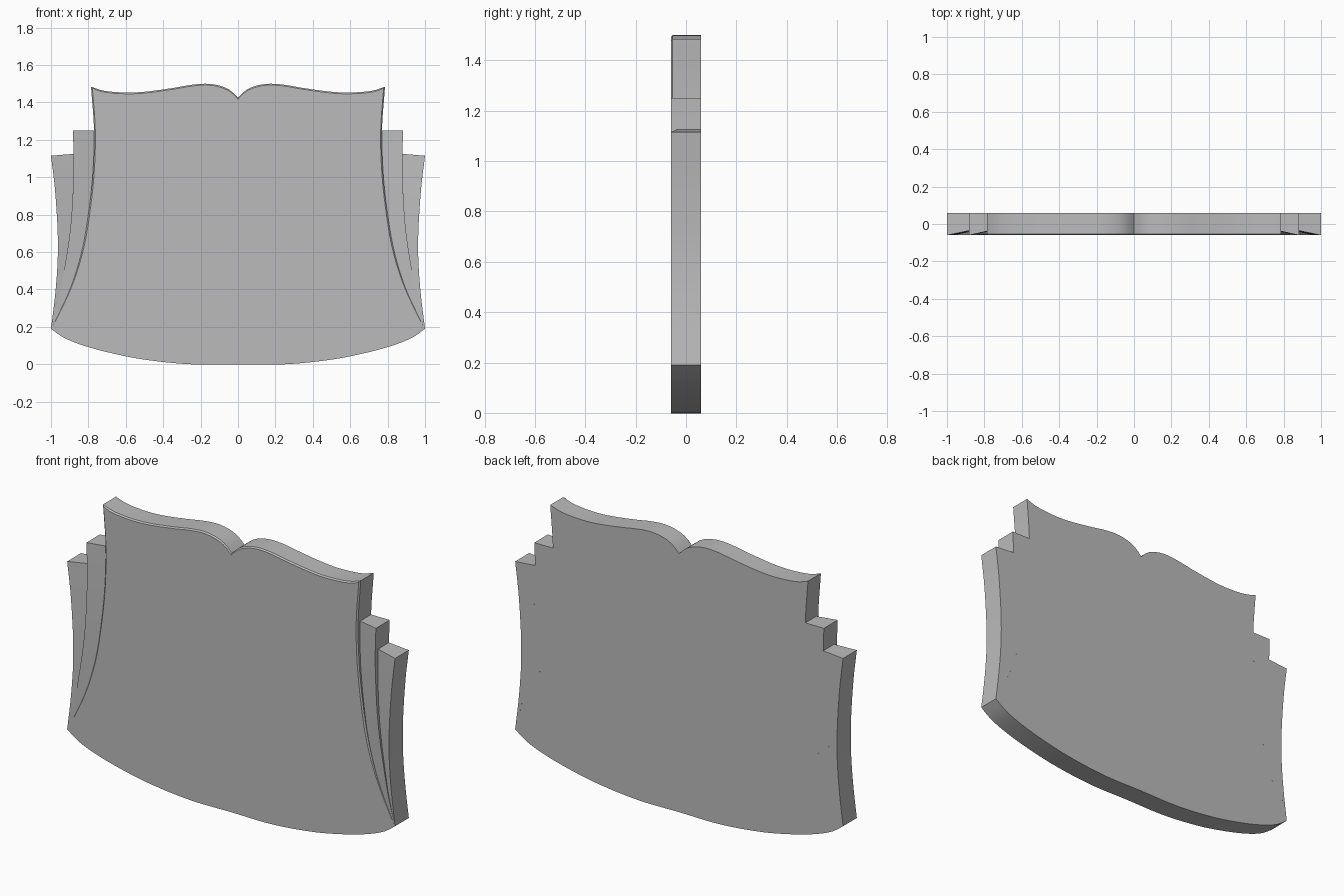
import bpy, bmesh

if "Cube" in bpy.data.objects:
    bpy.data.objects.remove(bpy.data.objects["Cube"])

BACK, FRONT = 0.06, -0.06
CORNER_Z = 0.19          # all side edges meet at the lower corner
RECESS = 0.025           # depth of each pleat at its top
BEVEL = 0.007

grey = bpy.data.materials.new("plain grey")
grey.diffuse_color = (0.5, 0.5, 0.5, 1)
grey.use_nodes = True
grey.node_tree.nodes["Principled BSDF"].inputs["Base Color"].default_value = grey.diffuse_color


def smooth_curve(pts):
    """Cubic curve v(u) through (u, v) points with rising u."""
    n = len(pts)

    def slope(i):
        a, b = pts[max(i - 1, 0)], pts[min(i + 1, n - 1)]
        return (b[1] - a[1]) / (b[0] - a[0])

    def value(u):
        i = 0
        while i < n - 2 and u > pts[i + 1][0]:
            i += 1
        (u0, v0), (u1, v1) = pts[i], pts[i + 1]
        h = u1 - u0
        t = (u - u0) / h
        return ((2*t**3 - 3*t*t + 1) * v0 + (t**3 - 2*t*t + t) * h * slope(i)
                + (3*t*t - 2*t**3) * v1 + (t**3 - t*t) * h * slope(i + 1))
    return value


# side edges: x as a function of height
panel_edge = smooth_curve([(.19, 1), (.227, .979), (.414, .893), (.61, .834), (.826, .797),
                           (1.04, .775), (1.254, .77), (1.484, .786)])
inner_edge = smooth_curve([(.19, 1), (.34, .96), (.53, .925), (.666, .904), (.8, .89),
                           (1, .88), (1.12, .879), (1.25, .883)])
outer_edge = smooth_curve([(.19, 1), (.35, .98), (.5, .967), (.62, .963), (.75, .966),
                           (.95, .98), (1.115, 1)])
# top and bottom edges: height as a function of x
top_edge = smooth_curve([(0, 1.425), (.04, 1.464), (.1, 1.49), (.17, 1.5), (.25, 1.494),
                         (.35, 1.477), (.5, 1.457), (.6, 1.453), (.72, 1.463), (.786, 1.484)])
bottom_edge = smooth_curve([(0, 0), (.25, 0), (.5, .025), (.7, .065), (.85, .108),
                            (.94, .147), (1, .19)])


def finish(name, bm):
    """Mirror the right half to the left and shade it."""
    bmesh.ops.remove_doubles(bm, verts=bm.verts, dist=1e-5)
    bmesh.ops.recalc_face_normals(bm, faces=bm.faces)
    me = bpy.data.meshes.new(name)
    bm.to_mesh(me)
    bm.free()
    me.materials.append(grey)
    ob = bpy.data.objects.new(name, me)
    bpy.context.collection.objects.link(ob)
    bpy.ops.object.select_all(action='DESELECT')
    ob.select_set(True)
    bpy.context.view_layer.objects.active = ob
    mod = ob.modifiers.new("mirror", 'MIRROR')
    mod.merge_threshold = 1e-4
    bpy.ops.object.modifier_apply(modifier=mod.name)
    bpy.ops.object.shade_smooth_by_angle(angle=0.5)


def main_panel():
    # outline points carry the inward shift of the front bevel
    n = 32
    pts = [(i / n, bottom_edge(i / n), 0, 0) for i in range(n + 1)]
    for i in range(1, n + 1):
        z = CORNER_Z + (1.484 - CORNER_Z) * i / n
        d = BEVEL * min(1, 3 * i / n)
        pts.append((panel_edge(z), z, d, BEVEL if i == n else 0))
    for i in range(n - 1, -1, -1):
        x = .786 * i / n
        pts.append((x, top_edge(x), 0, BEVEL))
    bm = bmesh.new()
    back = [bm.verts.new((x, BACK, z)) for x, z, dx, dz in pts]
    rim = [bm.verts.new((x, FRONT + max(dx, dz), z)) for x, z, dx, dz in pts]
    face = [bm.verts.new((x - dx, FRONT, z - dz)) for x, z, dx, dz in pts]
    for a, b in ((back, rim), (rim, face)):
        for i in range(len(pts) - 1):
            bm.faces.new((a[i], a[i + 1], b[i + 1], b[i]))
    bm.faces.new(face)
    bm.faces.new(back)
    # drop the slivers where the bevel has no width
    bmesh.ops.dissolve_degenerate(bm, dist=1e-5, edges=bm.edges)
    finish("main_panel", bm)


def wing(name, inner, outer, z_in, z_out):
    # pleat sloping back from its outer edge towards the layer beside it
    n = 28
    bm = bmesh.new()
    rows = []
    for i in range(n + 1):
        t = i / n
        zi = z_in + (CORNER_Z - z_in) * t
        zo = z_out + (CORNER_Z - z_out) * t
        xi, xo = inner(zi), outer(zo)
        rows.append([bm.verts.new(p) for p in (
            (xi, FRONT + RECESS * (1 - t), zi), (xo, FRONT, zo), (xo, BACK, zo), (xi, BACK, zi))])
    bm.faces.new(rows[0])
    for a, b in zip(rows, rows[1:]):
        for k in range(3):
            bm.faces.new((a[k], a[k + 1], b[k + 1], b[k]))
    finish(name, bm)


main_panel()
wing("inner_wings", panel_edge, inner_edge, 1.25, 1.25)
wing("outer_wings", inner_edge, outer_edge, 1.125, 1.115)
